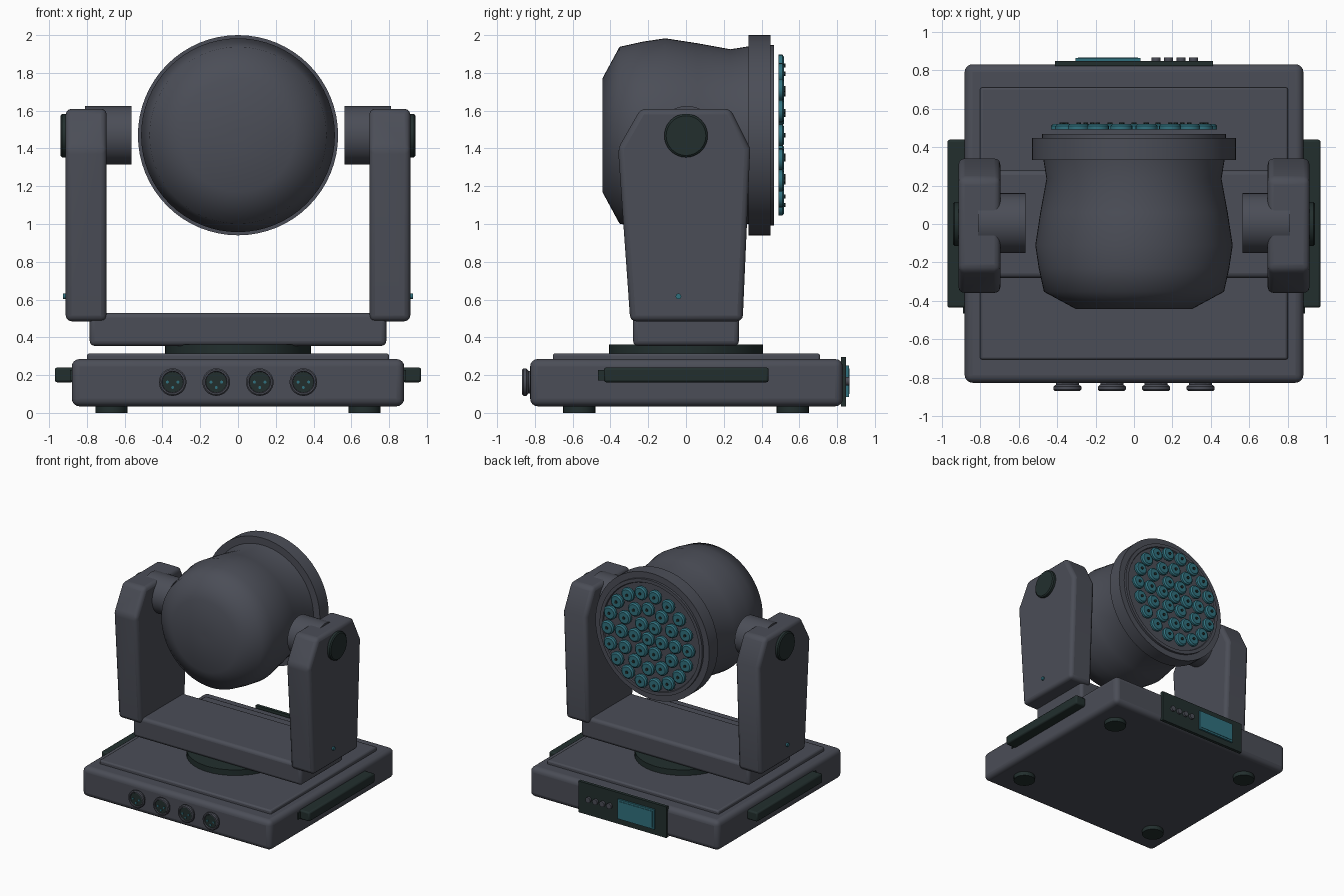
import bpy, bmesh, math
from mathutils import Vector, Matrix

if "Cube" in bpy.data.objects:
    bpy.data.objects.remove(bpy.data.objects["Cube"])


def material(name, rgb):
    m = bpy.data.materials.new(name)
    m.diffuse_color = (*rgb, 1)
    m.use_nodes = True
    m.node_tree.nodes["Principled BSDF"].inputs["Base Color"].default_value = m.diffuse_color
    return m


GREY = material("body grey", (0.070, 0.075, 0.095))
DARK = material("dark trim", (0.016, 0.028, 0.027))
TEAL = material("lens teal", (0.030, 0.165, 0.210))
AXES = {"X": Matrix.Rotation(math.pi / 2, 4, "Y"),
        "Y": Matrix.Rotation(-math.pi / 2, 4, "X"),
        "Z": Matrix.Identity(4)}


def finish(name, bm, mat, bevel=0, segs=3, angle=35):
    bmesh.ops.recalc_face_normals(bm, faces=bm.faces)
    me = bpy.data.meshes.new(name)
    bm.to_mesh(me)
    bm.free()
    me.materials.append(mat)
    ob = bpy.data.objects.new(name, me)
    bpy.context.collection.objects.link(ob)
    bpy.ops.object.select_all(action="DESELECT")
    ob.select_set(True)
    bpy.context.view_layer.objects.active = ob
    if bevel:
        b = ob.modifiers.new("Bevel", "BEVEL")
        b.width, b.segments = bevel, segs
        b.limit_method, b.angle_limit = "ANGLE", math.radians(30)
    bpy.ops.object.shade_smooth_by_angle(angle=math.radians(angle))
    return ob


def box(name, lo, hi, mat, bevel=0, segs=3):
    lo, hi = Vector(lo), Vector(hi)
    bm = bmesh.new()
    bmesh.ops.create_cube(bm, size=1)
    for v in bm.verts:
        v.co = (lo + hi) / 2 + Vector(a * b for a, b in zip(v.co, hi - lo))
    return finish(name, bm, mat, bevel, segs)


def lathe(name, profile, axis, centre, mat, n=48, angle=35):
    """Spin (radius, distance) points about an axis through centre."""
    bm = bmesh.new()
    rings = []
    for r, t in profile:
        rings.append([bm.verts.new((r * math.cos(2 * math.pi * i / n),
                                    r * math.sin(2 * math.pi * i / n), t)) for i in range(n)])
    for a, b in zip(rings, rings[1:]):
        for i in range(n):
            j = (i + 1) % n
            bm.faces.new((a[i], a[j], b[j], b[i]))
    bm.faces.new(rings[0])
    bm.faces.new(rings[-1])
    bmesh.ops.transform(bm, matrix=Matrix.Translation(centre) @ AXES[axis], verts=bm.verts)
    return finish(name, bm, mat, angle=angle)


def disc(name, r, t0, t1, axis, centre, mat, n=48):
    return lathe(name, [(r, t0), (r, t1)], axis, centre, mat, n)


# Base with raised top plate, feet and turntable
box("base", (-0.88, -0.825, 0.035), (0.88, 0.83, 0.285), GREY, 0.04, 4)
box("base_top_plate", (-0.80, -0.705, 0.27), (0.80, 0.71, 0.315), GREY, 0.012, 2)
for x in (-0.67, 0.67):
    for y in (-0.565, 0.565):
        disc("foot", 0.085, 0, 0.05, "Z", (x, y, 0), DARK, 32)
turntable = disc("turntable", 0.40, 0.31, 0.362, "Z", (0, 0, 0), DARK)
turntable.scale = (0.965, 1.02, 1)

# Yoke crossbar
box("yoke_crossbar", (-0.785, -0.28, 0.355), (0.785, 0.28, 0.53), GREY, 0.025)

# Arms, hinges, caps, indicators and carrying handles on both sides
ARM = [(-0.295, 0.485), (0.30, 0.485), (0.34, 1.40), (0.235, 1.61), (-0.24, 1.61), (-0.36, 1.40)]
for s in (-1, 1):
    bm = bmesh.new()
    face = bm.faces.new([bm.verts.new((s * 0.695, y, z)) for y, z in ARM])
    ext = bmesh.ops.extrude_face_region(bm, geom=[face])
    bmesh.ops.translate(bm, vec=(s * 0.217, 0, 0),
                        verts=[v for v in ext["geom"] if isinstance(v, bmesh.types.BMVert)])
    finish("yoke_arm", bm, GREY, 0.03)
    disc("hinge", 0.155, s * 0.565, s * 0.81, "X", (0, 0.005, 1.47), GREY)
    lathe("hinge_cap", [(0.115, s * 0.90), (0.115, s * 0.932), (0.105, s * 0.94)],
          "X", (0, 0, 1.468), DARK)
    disc("arm_indicator", 0.015, s * 0.90, s * 0.926, "X", (0, -0.04, 0.617), TEAL, 12)
    xs = sorted((s * 0.87, s * 0.97))
    box("handle", (xs[0], -0.435, 0.162), (xs[1], 0.438, 0.24), DARK, 0.012, 2)
    xs = sorted((s * 0.87, s * 0.889))
    box("handle_plate", (xs[0], -0.465, 0.172), (xs[1], 0.43, 0.228), DARK)

# Lamp head: smooth rear shell, front rim and lip
C = (0, 0, 1.47)
lathe("head_shell", [(0.02, -0.443), (0.30, -0.443), (0.468, -0.352), (0.495, -0.23),
                     (0.513, -0.11), (0.487, 0.06), (0.455, 0.235), (0.475, 0.36)],
      "Y", C, GREY, 64, 70)
lathe("head_rim", [(0.47, 0.332), (0.53, 0.332), (0.53, 0.448), (0.47, 0.448)], "Y", C, GREY, 64)
lathe("head_lip", [(0.478, 0.44), (0.478, 0.467), (0.45, 0.467), (0.445, 0.457)], "Y", C, GREY, 64)

# Concentric rings of lenses
for ring in range(4):
    count = max(1, 6 * ring)
    for i in range(count):
        a = 2 * math.pi * i / count
        p = (0.125 * ring * math.cos(a), 0, 1.47 + 0.125 * ring * math.sin(a))
        lathe("lens", [(0.057, 0.491), (0.057, 0.510), (0.045, 0.520)], "Y", p, TEAL, 20)
        disc("lens_centre", 0.012, 0.515, 0.528, "Y", p, DARK, 10)

# Round sockets with three pins each
for x in (-0.346, -0.115, 0.115, 0.346):
    p = (x, 0, 0.163)
    lathe("socket", [(0.06, -0.81), (0.06, -0.835), (0.073, -0.845), (0.073, -0.86),
                     (0.066, -0.867), (0.058, -0.867), (0.055, -0.855)], "Y", p, GREY, 32)
    disc("socket_face", 0.054, -0.85, -0.859, "Y", p, DARK, 32)
    for dx, dz in ((-0.028, 0), (0.028, 0), (0, -0.028)):
        disc("socket_pin", 0.008, -0.855, -0.864, "Y", (x + dx, 0, 0.163 + dz), TEAL, 10)

# Control panel with screen and buttons
box("control_panel", (-0.41, 0.82, 0.035), (0.41, 0.847, 0.297), DARK)
box("screen_frame", (-0.305, 0.84, 0.085), (0.035, 0.862, 0.25), TEAL)
box("screen", (-0.29, 0.855, 0.10), (0.02, 0.866, 0.235), TEAL)
for i in range(4):
    disc("button", 0.023, 0.84, 0.865, "Y", (0.115 + 0.065 * i, 0, 0.168), GREY, 20)
